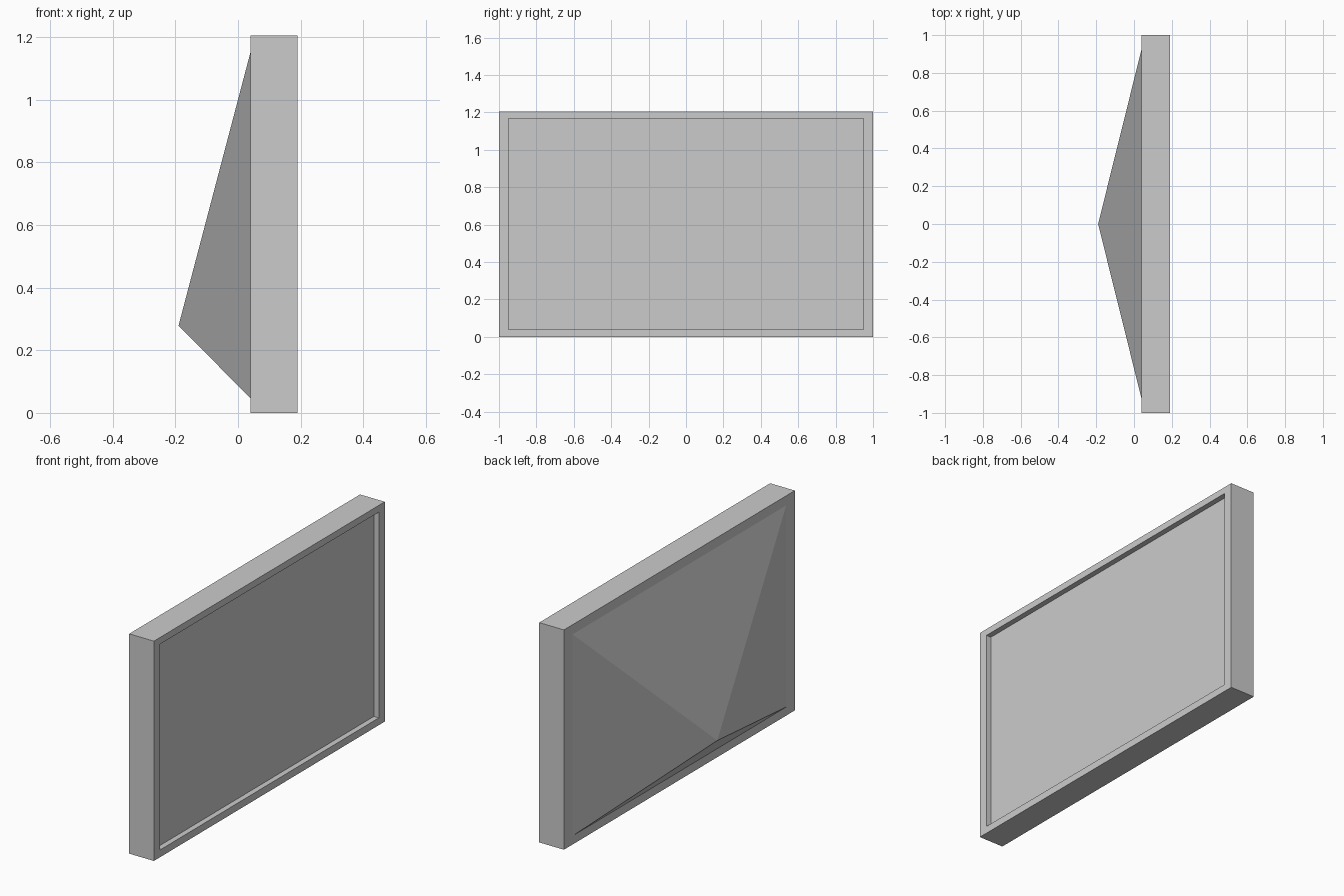
import bpy
import bmesh

cube = bpy.data.objects.get("Cube")
if cube:
    bpy.data.objects.remove(cube, do_unlink=True)

# One plain grey for the whole model
GREY = (0.6, 0.6, 0.6, 1.0)
grey = bpy.data.materials.new("light grey")
grey.use_nodes = True
grey.diffuse_color = GREY
grey.node_tree.nodes["Principled BSDF"].inputs["Base Color"].default_value = GREY

X_BACK, X_FRONT = 0.04, 0.19
HEIGHT, HALF_WIDTH = 1.205, 1.0


def finish(bm, name):
    bmesh.ops.recalc_face_normals(bm, faces=bm.faces)
    mesh = bpy.data.meshes.new(name)
    bm.to_mesh(mesh)
    bm.free()
    mesh.materials.append(grey)
    obj = bpy.data.objects.new(name, mesh)
    bpy.context.collection.objects.link(obj)
    return obj


def rectangle(bm, x, half_y, z_low, z_high):
    corners = ((-half_y, z_low), (half_y, z_low), (half_y, z_high), (-half_y, z_high))
    return [bm.verts.new((x, y, z)) for y, z in corners]


def bridge(bm, a, b):
    for i in range(len(a)):
        j = (i + 1) % len(a)
        bm.faces.new((a[i], a[j], b[j], b[i]))


# Screen casing: back panel, outer walls, rim, recess walls and sunken screen
bm = bmesh.new()
back = rectangle(bm, X_BACK, HALF_WIDTH, 0, HEIGHT)
front = rectangle(bm, X_FRONT, HALF_WIDTH, 0, HEIGHT)
rim = rectangle(bm, X_FRONT, 0.948, 0.04, 1.168)
screen = rectangle(bm, X_FRONT - 0.03, 0.948, 0.04, 1.168)
bm.faces.new(back)
for a, b in ((back, front), (front, rim), (rim, screen)):
    bridge(bm, a, b)
bm.faces.new(screen)
finish(bm, "screen_casing")

# Rear housing: low pyramid with its peak near the bottom
bm = bmesh.new()
base = rectangle(bm, X_BACK, 0.925, 0.047, 1.152)
peak = bm.verts.new((-0.19, 0, 0.278))
for i in range(4):
    bm.faces.new((base[i], base[(i + 1) % 4], peak))
finish(bm, "rear_housing")
